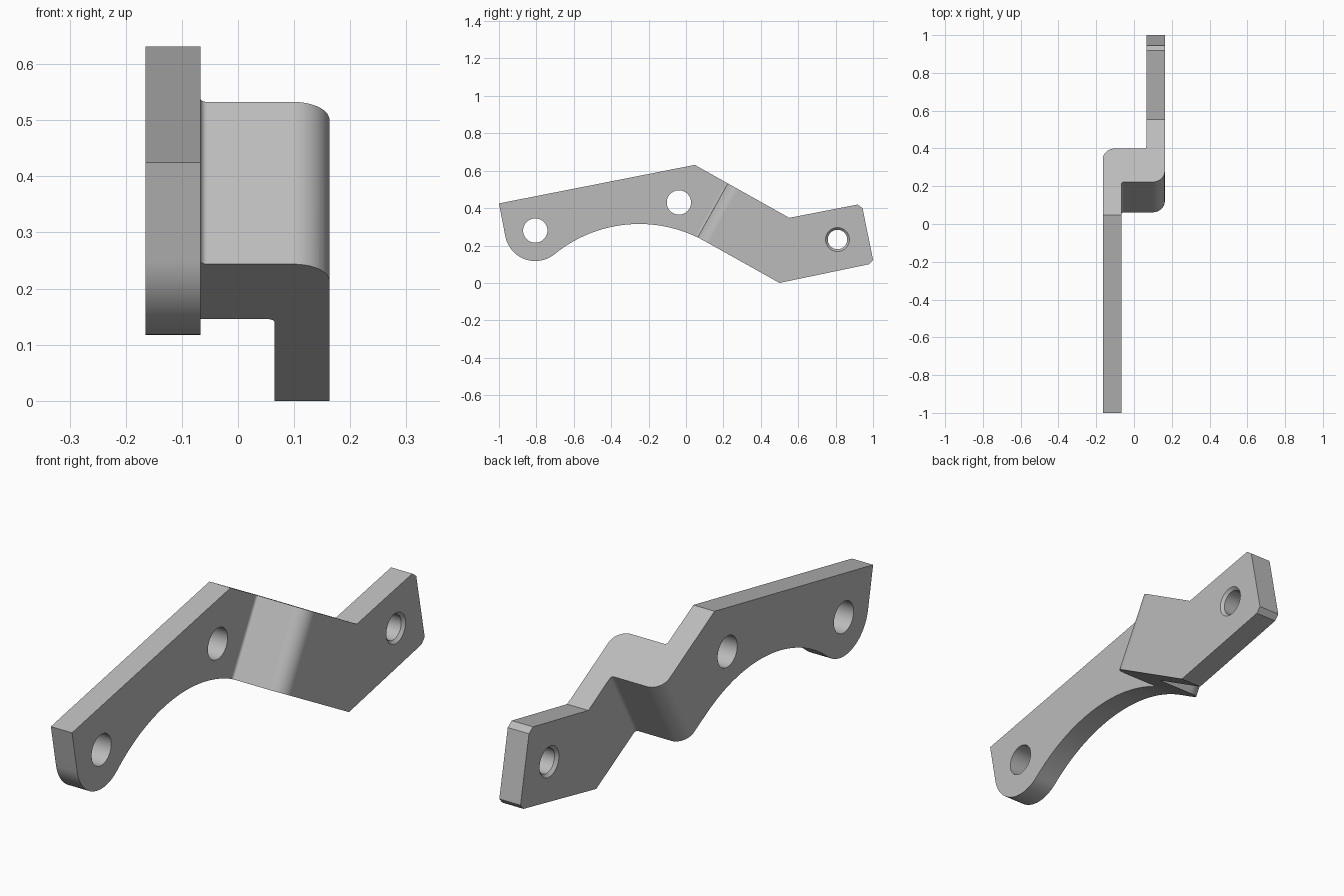
import bpy, bmesh, math
from mathutils import Vector

old = bpy.data.objects.get("Cube")
if old:
    bpy.data.objects.remove(old, do_unlink=True)

grey = bpy.data.materials.new("plain grey")
grey.use_nodes = True
COLOUR = (0.5, 0.5, 0.5, 1)
grey.diffuse_color = COLOUR
grey.node_tree.nodes["Principled BSDF"].inputs["Base Color"].default_value = COLOUR


def arc(cx, cy, r, start, end, steps):
    """Points on a circular arc, angles in degrees."""
    angles = [math.radians(start + (end - start) * i / steps) for i in range(steps + 1)]
    return [(cx + r * math.cos(a), cy + r * math.sin(a)) for a in angles]


def finish(name, bm):
    bmesh.ops.recalc_face_normals(bm, faces=bm.faces)
    mesh = bpy.data.meshes.new(name)
    bm.to_mesh(mesh)
    bm.free()
    mesh.materials.append(grey)
    obj = bpy.data.objects.new(name, mesh)
    bpy.context.collection.objects.link(obj)
    return obj


def prism(name, points, sweep):
    """Closed polygon swept along a vector."""
    bm = bmesh.new()
    face = bm.faces.new([bm.verts.new(p) for p in points])
    result = bmesh.ops.extrude_face_region(bm, geom=[face])
    moved = [v for v in result["geom"] if isinstance(v, bmesh.types.BMVert)]
    bmesh.ops.translate(bm, verts=moved, vec=sweep)
    return finish(name, bm)


def lathe_x(name, y, z, profile, sides=48):
    """Cutter turned about an axis parallel to x; profile holds (x, radius)."""
    bm = bmesh.new()
    rings = [[bm.verts.new((x, *p)) for p in arc(y, z, r, 0, 360, sides)[:-1]]
             for x, r in profile]
    for a, b in zip(rings, rings[1:]):
        for i in range(sides):
            j = (i + 1) % sides
            bm.faces.new((a[i], a[j], b[j], b[i]))
    bm.faces.new(rings[0])
    bm.faces.new(rings[-1])
    return finish(name, bm)


def boolean(target, cutter, operation):
    mod = target.modifiers.new("cut", "BOOLEAN")
    mod.operation = operation
    mod.solver = "EXACT"
    mod.object = cutter
    bpy.context.view_layer.objects.active = target
    bpy.ops.object.modifier_apply(modifier=mod.name)
    bpy.data.objects.remove(cutter, do_unlink=True)


# Side outline: straight edges, rounded end lobe and shallow arch underneath
slope = math.radians(29.1)
outline = [(-1, 0.425), (0.047, 0.631), (0.552, 0.348), (0.918, 0.419), (0.944, 0.4),
           (1, 0.123), (0.98, 0.1), (0.5, 0)]
outline += arc(-0.25, -0.4, 0.715, 60.9, 129.4, 40)
outline += arc(-0.806, 0.28, 0.163, -50.6, -169, 28)
bracket = prism("offset_bracket", [(-0.3, y, z) for y, z in outline], (0.6, 0, 0))

# Bend profile in (x, distance along the slope)
LEFT, RIGHT, THICK = 0.163, -0.165, 0.098
WALL, OUTER, INNER = 0.203, 0.065, 0.012
bend = [(RIGHT, -2), (RIGHT + THICK, -2)]
bend += arc(RIGHT + THICK + INNER, -INNER, INNER, 180, 90, 6)
bend += arc(LEFT - OUTER, OUTER, OUTER, -90, 0, 14)
bend += [(LEFT, 2), (LEFT - THICK, 2)]
bend += arc(LEFT - THICK - INNER, WALL + INNER, INNER, 0, -90, 6)
bend += arc(RIGHT + OUTER, WALL - OUTER, OUTER, 90, 180, 14)
along = Vector((0, math.cos(slope), -math.sin(slope)))
across = Vector((0, math.sin(slope), math.cos(slope)))
origin = Vector((0, 0.062, 0.244))
section = [origin + Vector((x, 0, 0)) + along * s - across * 2 for x, s in bend]
boolean(bracket, prism("bend_section", section, across * 4), "INTERSECT")

# Two plain holes in the long arm
for y, z in ((-0.806, 0.28), (-0.038, 0.43)):
    boolean(bracket, lathe_x("hole_cutter", y, z, [(-0.3, 0.065), (0, 0.065)]), "DIFFERENCE")

# Hole chamfered on both sides in the short arm
bore, c = 0.052, 0.012
profile = [(LEFT - THICK - c, bore + 2 * c), (LEFT - THICK + c, bore),
           (LEFT - c, bore), (LEFT + c, bore + 2 * c)]
boolean(bracket, lathe_x("chamfered_hole_cutter", 0.81, 0.232, profile), "DIFFERENCE")

# Smooth curves, crisp edges
bpy.ops.object.select_all(action="DESELECT")
bracket.select_set(True)
bpy.context.view_layer.objects.active = bracket
bpy.ops.object.shade_smooth_by_angle(angle=math.radians(25))
bracket.modifiers.new("flat_face_normals", "WEIGHTED_NORMAL").keep_sharp = True
